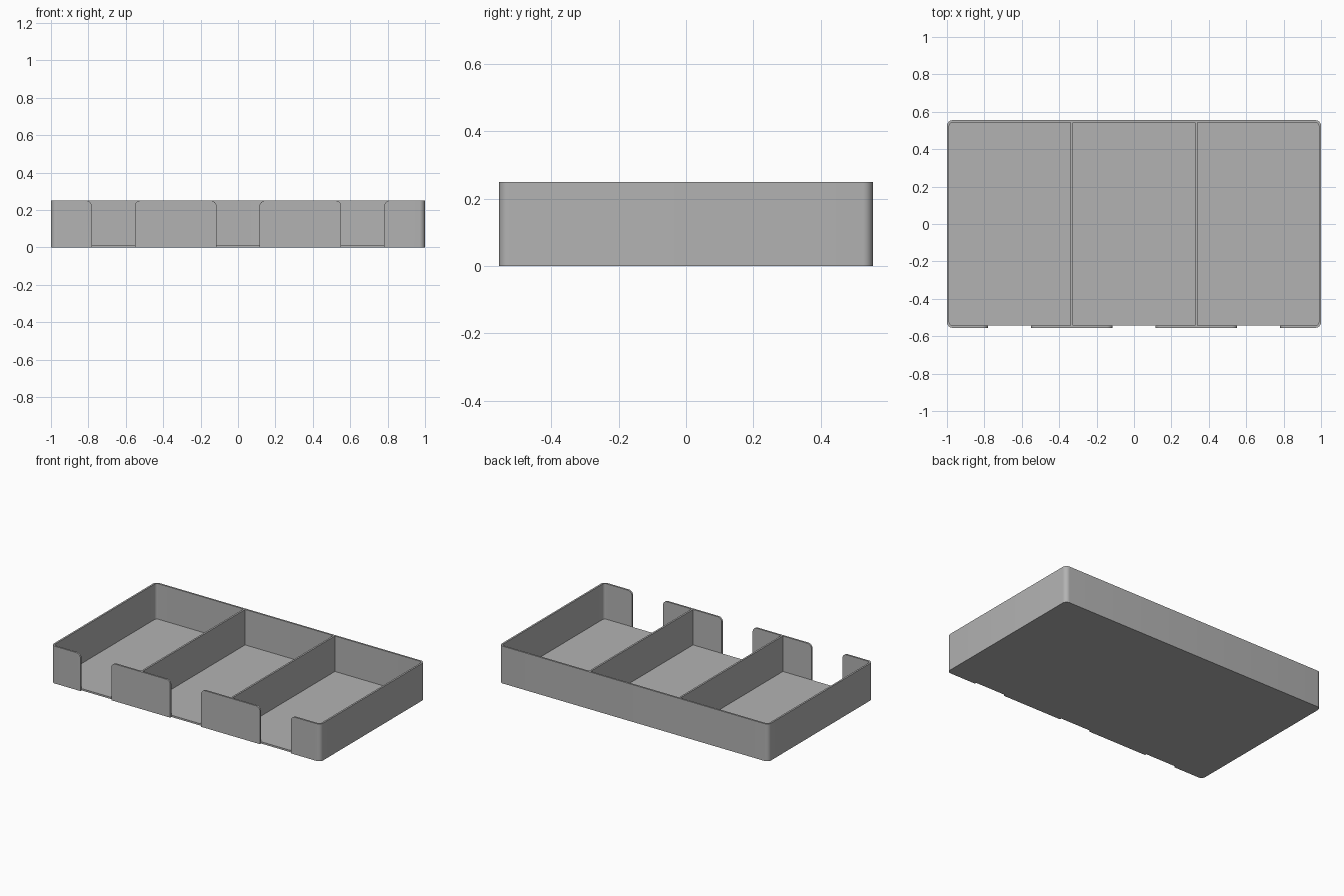
import bpy, bmesh, math

if "Cube" in bpy.data.objects:
    bpy.data.objects.remove(bpy.data.objects["Cube"], do_unlink=True)

HALF_X, HALF_Y, HEIGHT = 1.0, 0.555, 0.25
WALL, FLOOR, RADIUS = 0.012, 0.012, 0.03
SLOT_HALF, LIP = 0.115, 0.03
BAY = 2 / 3

gray = bpy.data.materials.new("light_gray")
gray.use_nodes = True
color = (0.45, 0.45, 0.45, 1)
gray.diffuse_color = color
gray.node_tree.nodes["Principled BSDF"].inputs["Base Color"].default_value = color


def arc(cx, cy, r, start, end, steps=8):
    angles = [math.radians(start + (end - start) * i / steps) for i in range(steps + 1)]
    return [(cx + r * math.cos(a), cy + r * math.sin(a)) for a in angles]


def rounded_rect(hx, hy, r):
    corners = [(1, 1), (-1, 1), (-1, -1), (1, -1)]
    return [p for i, (sx, sy) in enumerate(corners)
            for p in arc(sx * (hx - r), sy * (hy - r), r, 90 * i, 90 * i + 90)]


def prism(name, base, push):
    """Extrude a closed outline of 3D points along a vector."""
    bm = bmesh.new()
    face = bm.faces.new([bm.verts.new(p) for p in base])
    top = bmesh.ops.extrude_face_region(bm, geom=[face])["geom"]
    bmesh.ops.translate(bm, vec=push, verts=[v for v in top if isinstance(v, bmesh.types.BMVert)])
    bmesh.ops.recalc_face_normals(bm, faces=bm.faces)
    mesh = bpy.data.meshes.new(name)
    bm.to_mesh(mesh)
    bm.free()
    mesh.materials.append(gray)
    obj = bpy.data.objects.new(name, mesh)
    bpy.context.collection.objects.link(obj)
    return obj


def activate(obj):
    bpy.ops.object.select_all(action='DESELECT')
    obj.select_set(True)
    bpy.context.view_layer.objects.active = obj


def cut(target, cutter):
    mod = target.modifiers.new("cut", 'BOOLEAN')
    mod.operation, mod.solver, mod.object = 'DIFFERENCE', 'EXACT', cutter
    activate(target)
    bpy.ops.object.modifier_apply(modifier=mod.name)
    bpy.data.objects.remove(cutter, do_unlink=True)


# Tray body with rounded vertical corners
tray = prism("tray", [(x, y, 0) for x, y in rounded_rect(HALF_X, HALF_Y, RADIUS)], (0, 0, HEIGHT))
inner = rounded_rect(HALF_X - WALL, HALF_Y - WALL, RADIUS - WALL)
cut(tray, prism("cavity", [(x, y, FLOOR) for x, y in inner], (0, 0, 1)))

# Front access slots, flaring out at the top with rounded lips
side = [(SLOT_HALF, -0.1)] + arc(SLOT_HALF + LIP, HEIGHT - LIP, LIP, 180, 90)
side += [(SLOT_HALF + LIP, HEIGHT + 0.1)]
slot = side + [(-x, z) for x, z in reversed(side)]
for i in (-1, 0, 1):
    cut(tray, prism("slot", [(x + i * BAY, -HALF_Y - 0.1, z) for x, z in slot],
                    (0, 0.1 + WALL, 0)))
activate(tray)
bpy.ops.object.shade_smooth_by_angle(angle=math.radians(30))

# Dividers between the three bays
for name, x in (("right_divider", -BAY / 2), ("left_divider", BAY / 2)):
    h, d = WALL / 2, HALF_Y - WALL
    prism(name, [(x - h, -d, FLOOR), (x + h, -d, FLOOR), (x + h, d, FLOOR), (x - h, d, FLOOR)],
          (0, 0, HEIGHT - FLOOR))
